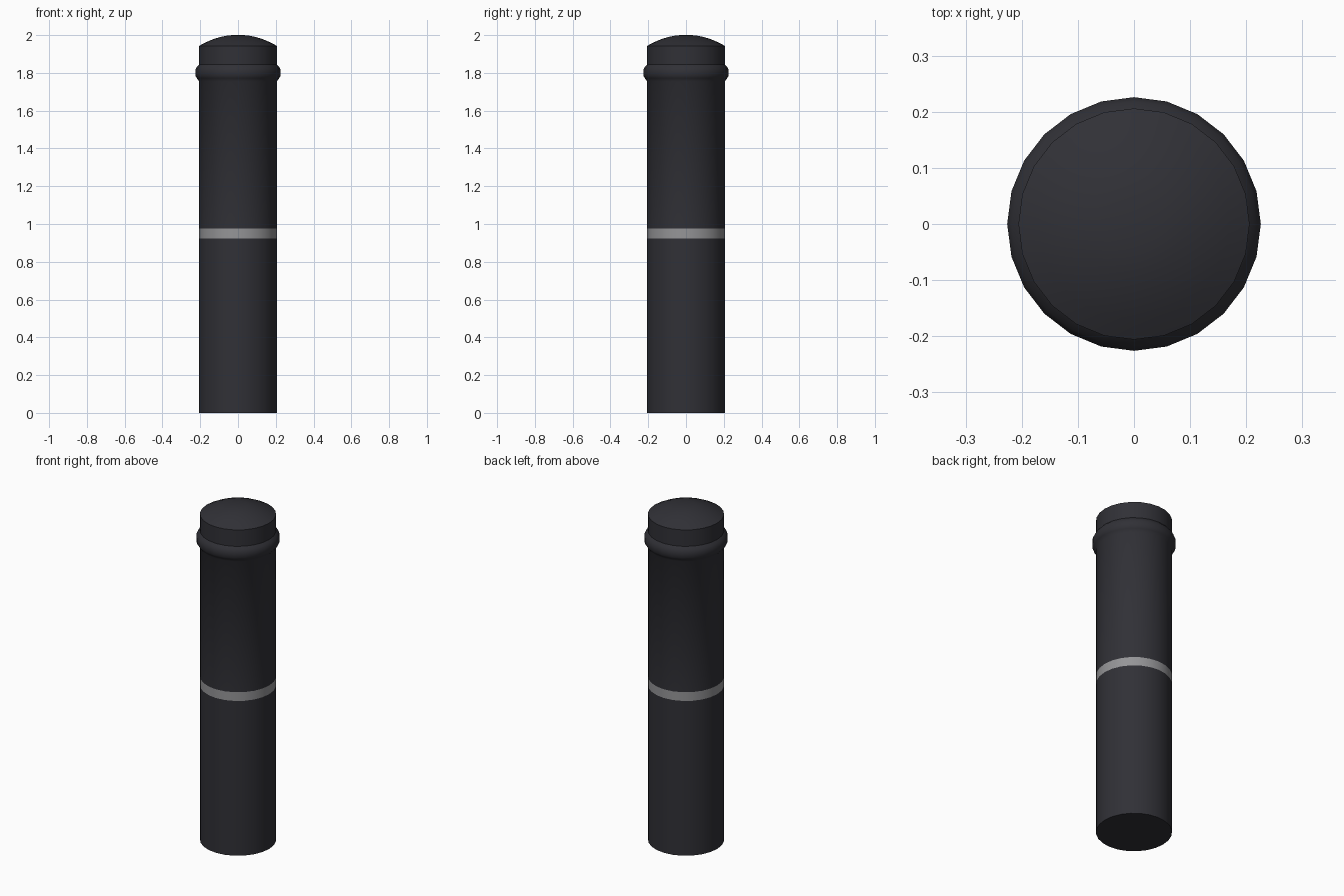
import bpy, bmesh, math

if "Cube" in bpy.data.objects:
    bpy.data.objects.remove(bpy.data.objects["Cube"])

SIDES = 24


def material(name, rgb):
    m = bpy.data.materials.new(name)
    m.diffuse_color = (*rgb, 1)
    m.use_nodes = True
    m.node_tree.nodes["Principled BSDF"].inputs["Base Color"].default_value = m.diffuse_color
    return m


dark = material("charcoal paint", (0.030, 0.030, 0.037))
grey = material("grey reflective band", (0.30, 0.30, 0.31))


def lathe(name, profile, mats, pick=lambda z: 0):
    """Revolve a bottom-to-top (radius, z) profile; radius 0 closes an end."""
    bm = bmesh.new()
    rings = []
    for r, z in profile:
        n = 1 if r == 0 else SIDES
        rings.append([bm.verts.new((r * math.cos(math.tau * i / SIDES),
                                    r * math.sin(math.tau * i / SIDES), z))
                      for i in range(n)])
    for a, b in zip(rings, rings[1:]):
        for i in range(SIDES):
            j = (i + 1) % SIDES
            quad = [a[i % len(a)], a[j % len(a)], b[j % len(b)], b[i % len(b)]]
            f = bm.faces.new(list(dict.fromkeys(quad)))
            f.material_index = pick(f.calc_center_median().z)
    bmesh.ops.recalc_face_normals(bm, faces=bm.faces)
    me = bpy.data.meshes.new(name)
    bm.to_mesh(me)
    bm.free()
    for m in mats:
        me.materials.append(m)
    ob = bpy.data.objects.new(name, me)
    bpy.context.collection.objects.link(ob)
    bpy.context.view_layer.objects.active = ob
    ob.select_set(True)
    bpy.ops.object.shade_smooth_by_angle(angle=math.radians(35))
    ob.select_set(False)
    return ob


# Post with rounded collar and domed cap; the band is coloured by height
R = 0.206
post = [(0, 0), (R, 0), (R, 0.923), (R, 0.975), (R, 1.755),
        (0.218, 1.772), (0.226, 1.785), (0.226, 1.815), (0.218, 1.832),
        (R, 1.845), (R, 1.943), (0.17, 1.962), (0.13, 1.979),
        (0.09, 1.991), (0.05, 1.999), (0, 2.0)]
lathe("bollard_post", post, [dark, grey],
      lambda z: 1 if 0.923 < z < 0.975 else 0)
